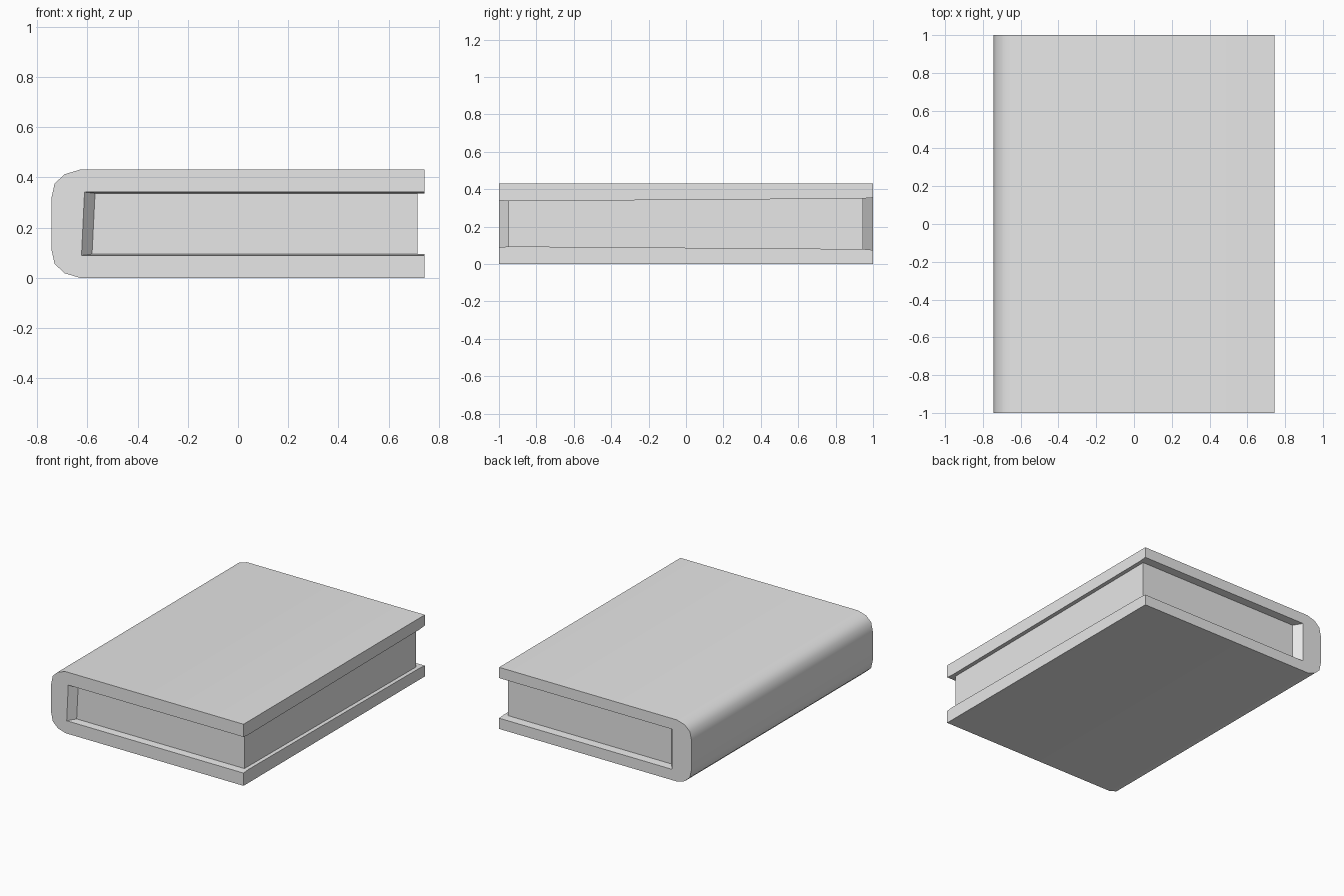
import bpy
import bmesh
import math

cube = bpy.data.objects.get("Cube")
if cube:
    bpy.data.objects.remove(cube, do_unlink=True)

grey = bpy.data.materials.new("light_grey")
grey.use_nodes = True
grey.diffuse_color = (0.8, 0.8, 0.8, 1)
grey.node_tree.nodes["Principled BSDF"].inputs["Base Color"].default_value = (0.8, 0.8, 0.8, 1)

MID, EDGE = 0.215, 0.743


def loft(name, rings):
    """Join equal rings of points along y and cap both ends."""
    bm = bmesh.new()
    loops = [[bm.verts.new(p) for p in ring] for ring in rings]
    for a, b in zip(loops, loops[1:]):
        for i in range(len(a)):
            j = (i + 1) % len(a)
            bm.faces.new((a[i], a[j], b[j], b[i]))
    bm.faces.new(loops[0])
    bm.faces.new(loops[-1])
    bmesh.ops.recalc_face_normals(bm, faces=bm.faces)
    mesh = bpy.data.meshes.new(name)
    bm.to_mesh(mesh)
    bm.free()
    mesh.materials.append(grey)
    obj = bpy.data.objects.new(name, mesh)
    bpy.context.collection.objects.link(obj)
    return obj


# Cover: C-shaped section whose slot flares at each mouth
upper_spine = [(EDGE, 0.215), (-0.63, 0.215), (-0.69, 0.197), (-0.73, 0.16), (-EDGE, 0.1)]
outer = upper_spine + [(x, -z) for x, z in reversed(upper_spine)]


def cover_ring(y, x, half, lean):
    slot = [(EDGE, -half), (x - lean, -half), (x + lean, half), (EDGE, half)]
    return [(px, y, pz + MID) for px, pz in outer + slot]


cover = loft("cover", [
    cover_ring(-1, -0.617, 0.126, 0.006),
    cover_ring(-0.95, -0.575, 0.121, 0.006),
    cover_ring(0.945, -0.55, 0.135, 0),
    cover_ring(1, -0.592, 0.14, 0),
])


# Page block: slightly thicker towards the back
def page_ring(y, half):
    return [(x, y, MID + z) for x, z in
            ((-0.62, -half), (0.715, -half), (0.715, half), (-0.62, half))]


loft("pages", [page_ring(-0.95, 0.122), page_ring(0.945, 0.136)])

# Smooth the rounded spine and keep the cut edges crisp
bpy.ops.object.select_all(action='DESELECT')
cover.select_set(True)
bpy.context.view_layer.objects.active = cover
bpy.ops.object.shade_smooth_by_angle(angle=math.radians(38))
